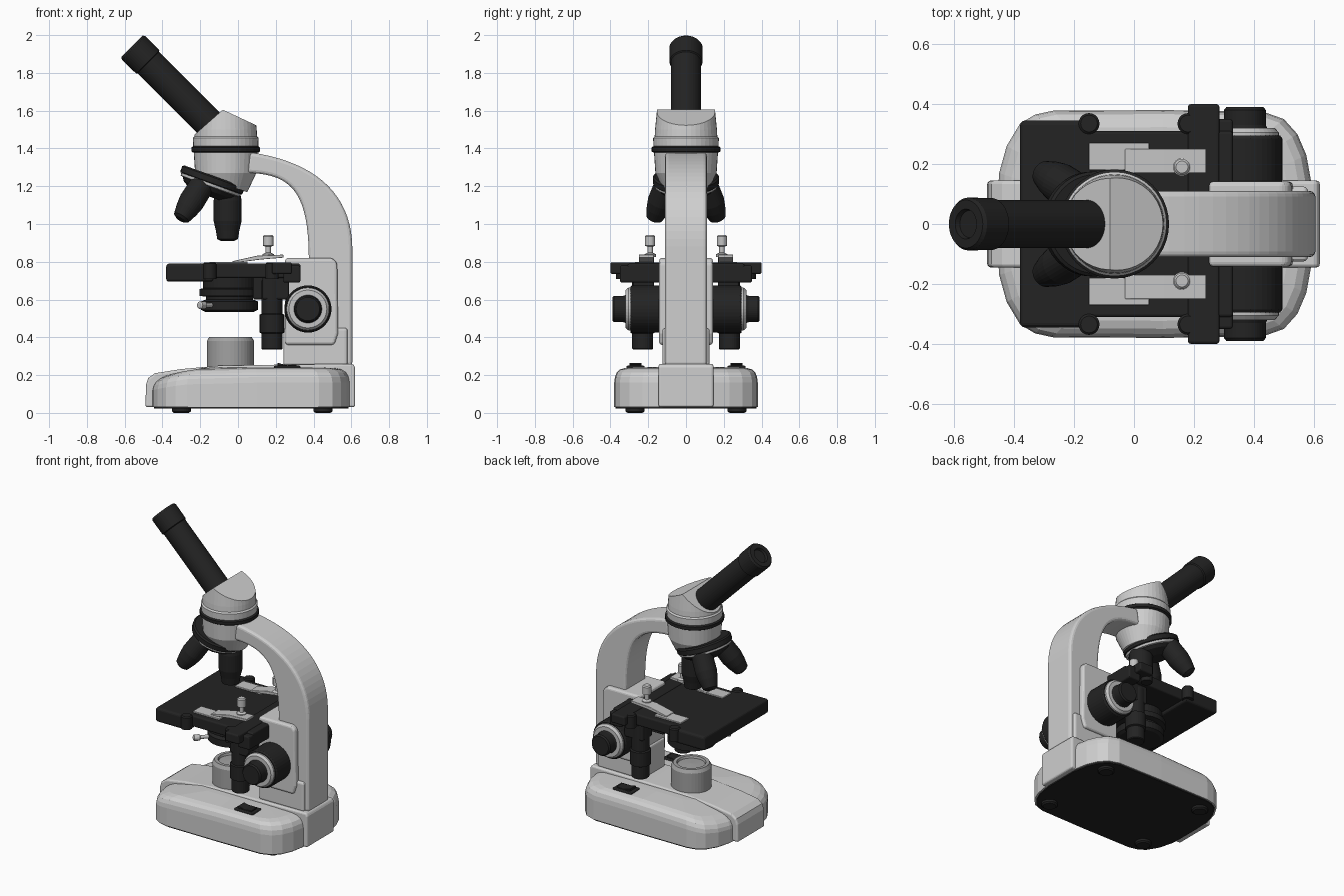
import bpy, bmesh, math
from mathutils import Vector
from mathutils.geometry import interpolate_bezier

if "Cube" in bpy.data.objects:
    bpy.data.objects.remove(bpy.data.objects["Cube"])


def material(name, v):
    m = bpy.data.materials.new(name)
    m.use_nodes = True
    m.diffuse_color = (v, v, v, 1)
    m.node_tree.nodes["Principled BSDF"].inputs["Base Color"].default_value = (v, v, v, 1)
    return m


WHITE = material("white enamel", 0.62)
GREY = material("lamp grey", 0.36)
METAL = material("pale metal", 0.55)
BLACK = material("black plastic", 0.017)
parts = []


def finish(name, bm, mat, bevel=0):
    bmesh.ops.recalc_face_normals(bm, faces=bm.faces)
    me = bpy.data.meshes.new(name)
    bm.to_mesh(me)
    bm.free()
    me.materials.append(mat)
    ob = bpy.data.objects.new(name, me)
    bpy.context.collection.objects.link(ob)
    parts.append(ob)
    if bevel:
        mod = ob.modifiers.new("Bevel", "BEVEL")
        mod.width, mod.segments = bevel, 3
        mod.limit_method, mod.angle_limit = "ANGLE", math.radians(40)
    return ob


def box(name, x, y, z, mat, bevel=0.01):
    bm = bmesh.new()
    bmesh.ops.create_cube(bm, size=1)
    for v in bm.verts:
        for i, (lo, hi) in enumerate((x, y, z)):
            v.co[i] = hi if v.co[i] > 0 else lo
    return finish(name, bm, mat, bevel)


def prism(name, pts, y, mat, bevel=0.01):
    """Side profile (x, z) extruded along y."""
    bm = bmesh.new()
    a, b = ([bm.verts.new((px, yy, pz)) for px, pz in pts] for yy in y)
    bm.faces.new(a)
    bm.faces.new(b)
    for i in range(len(pts)):
        j = (i + 1) % len(pts)
        bm.faces.new((a[i], a[j], b[j], b[i]))
    return finish(name, bm, mat, bevel)


def bridge(bm, rings, caps=True):
    n = len(rings[0])
    for a, b in zip(rings, rings[1:]):
        for i in range(n):
            j = (i + 1) % n
            bm.faces.new((a[i], a[j], b[j], b[i]))
    if caps:
        bm.faces.new(rings[0])
        bm.faces.new(rings[-1])


def lathe(name, profile, loc, mat, axis=(0, 0, 1), cuts=(), segs=40):
    """Profile (radius, height) turned about an axis; cuts are (point, normal) planes."""
    bm = bmesh.new()
    q = Vector(axis).to_track_quat("Z", "Y")
    rings = []
    for r, h in profile:
        rings.append([bm.verts.new(Vector(loc) + q @ Vector((r * math.cos(t), r * math.sin(t), h)))
                      for t in (math.tau * i / segs for i in range(segs))])
    bridge(bm, rings)
    for co, no in cuts:
        geom = bm.verts[:] + bm.edges[:] + bm.faces[:]
        res = bmesh.ops.bisect_plane(bm, geom=geom, plane_co=co, plane_no=no, clear_outer=True)
        edges = [e for e in res["geom_cut"] if isinstance(e, bmesh.types.BMEdge)]
        bmesh.ops.holes_fill(bm, edges=edges)
    return finish(name, bm, mat)


# Base: rounded plan lofted in rings, the top falling away towards the toe
half = [(-.455, .08), (-.45, .17), (-.425, .26), (-.38, .335), (-.33, .365), (-.27, .378),
        (.1, .38), (.43, .375), (.5, .35), (.545, .3), (.575, .23), (.595, .12)]
plan = half + [(x, -y) for x, y in reversed(half)]
bm = bmesh.new()
rings = []
for s, z in ((1, .03), (1, .16), (.99, .19), (.965, .215), (.92, .23), (.85, .238), (.5, .242), (.1, .242)):
    ring = []
    for x, y in plan:
        px = .07 + (x - .07) * s
        drop = .06 * min(1, max(0, (-.1 - px) / .35)) ** 2 * (z - .03) / .2
        ring.append(bm.verts.new((px, y * s, z - drop)))
    rings.append(ring)
bridge(bm, rings)
finish("base", bm, WHITE)

bm = bmesh.new()
bridge(bm, [[bm.verts.new((.07 + (x - .07) * .98, y * .98, z)) for x, y in plan] for z in (.022, .032)])
finish("bottom_plate", bm, BLACK)

prism("base_spine", [(-.49, .03), (-.487, .15), (-.475, .185), (-.44, .21), (-.3, .232), (-.1, .25),
                     (.2, .255), (.61, .26), (.62, .24), (.62, .03)], (-.145, .145), WHITE, .012)
for x in (-.3, .45):
    for s in (-1, 1):
        lathe("foot", [(.04, 0), (.05, .008), (.05, .03)], (x, s * .27, 0), BLACK, segs=24)

# Rocker switches
for s in (-1, 1):
    box("switch_frame", (.19, .33), sorted((s * .22, s * .315)), (.215, .25), BLACK, .006)
    prism("switch_rocker", [(.21, .24), (.21, .265), (.26, .252), (.31, .258), (.31, .24)],
          sorted((s * .235, s * .3)), BLACK, .003)

# Lamp housing
lathe("lamp_housing", [(.125, .23), (.125, .38), (.112, .402), (.09, .402), (.085, .388), (.001, .392)],
      (-.04, 0, 0), GREY)

# Curved arm and column
outer = interpolate_bezier(Vector((.605, .88)), Vector((.6, 1.15)), Vector((.42, 1.33)), Vector((.06, 1.38)), 20)
inner = interpolate_bezier(Vector((.04, 1.27)), Vector((.3, 1.27)), Vector((.375, 1.15)), Vector((.375, .8)), 20)
prism("arm", [(.605, .25)] + [tuple(p) for p in outer] + [tuple(p) for p in inner] + [(.375, .25)],
      (-.11, .11), WHITE, .018)
box("column_foot", (.24, .58), (-.125, .125), (.25, .45), WHITE, .015)
prism("focus_housing", [(.25, .36), (.25, .82), (.5, .82), (.525, .795), (.53, .42), (.51, .36)],
      (-.142, .142), WHITE, .015)

# Focus knobs on both sides
for s in (-1, 1):
    ax = (0, s, 0)
    at = (.37, 0, .55)
    lathe("coarse_knob", [(.115, .13), (.125, .145), (.125, .285), (.118, .295)], at, BLACK, ax)
    lathe("knob_ring", [(.113, .285), (.113, .305), (.1, .32)], at, METAL, ax)
    lathe("fine_knob", [(.078, .31), (.07, .33), (.07, .38), (.062, .39)], at, BLACK, ax)

# Stage
box("stage_front", (-.38, -.13), (-.345, .345), (.695, .79), BLACK, .015)
box("stage_plate", (-.2, .33), (-.31, .31), (.715, .79), BLACK)
box("stage_cross_bar", (.18, .285), (-.4, .4), (.735, .797), BLACK)
box("stage_rear_bar", (.24, .33), (-.35, .35), (.69, .78), BLACK)
box("stage_mount", (.08, .3), (-.13, .13), (.6, .73), BLACK)
for s in (-1, 1):
    def span(a, b):
        return sorted((s * a, s * b))
    for x in (-.15, .18):
        lathe("stage_stud", [(.035, .71), (.035, .79), (.028, .797)], (x, s * .335, 0), BLACK, segs=20)
    box("slide_plate", (-.15, .05), span(.18, .27), (.785, .799), METAL, .003)
    prism("stage_clip", [(-.03, .792), (.12, .812), (.24, .822), (.24, .838), (.1, .832), (-.03, .803)],
          span(.17, .25), METAL, .003)
    lathe("clip_screw", [(.03, .825), (.03, .84), (.014, .848), (.014, .88), (.027, .885), (.027, .935),
                         (.02, .942)], (.16, s * .19, 0), METAL, segs=24)
    # Hanging stage control
    lathe("stage_control", [(.05, .335), (.055, .34), (.055, .42), (.065, .425), (.065, .52), (.055, .525),
                            (.055, .7)], (.18, s * .23, 0), BLACK, segs=28)
    box("control_bracket", (.13, .27), span(.17, .28), (.6, .72), BLACK)

# Condenser under the stage
lathe("condenser", [(.13, .535), (.15, .545), (.15, .59), (.125, .6), (.125, .615), (.16, .62), (.16, .655),
                    (.14, .66), (.14, .72)], (-.045, 0, 0), BLACK)
lathe("condenser_lever", [(.012, 0), (.012, .07), (.02, .075), (.02, .11), (.012, .115)],
      (-.13, -.1, .57), METAL, (-.6, -.7, 0), segs=16)

# Head: lower cup, black ring, collar and wedge cut to the tube angle
cx = -.065
tilt = Vector((-.34, 0, -.94)).normalized()
nose = Vector((-.135, 0, 1.235))
lathe("head_cup", [(.07, 1.1), (.115, 1.17), (.162, 1.27), (.17, 1.39)], (cx, 0, 0), WHITE, cuts=[(nose, tilt)])
lathe("head_ring", [(.172, 1.378), (.182, 1.384), (.182, 1.405), (.172, 1.412)], (cx, 0, 0), BLACK)
lathe("head_collar", [(.172, 1.408), (.174, 1.455), (.165, 1.465)], (cx, 0, 0), WHITE)
lathe("head_wedge", [(.166, 1.46), (.164, 1.5), (.15, 1.64)], (cx, 0, 0), WHITE,
      cuts=[((-.08, 0, 1.605), (-.66, 0, .75)), ((-.08, 0, 1.605), (.42, 0, .9))])

# Eyepiece tube
lathe("eyepiece_tube", [(.08, 0), (.08, .53), (.087, .535), (.088, .64), (.08, .652), (.05, .652),
                        (.045, .635), (.001, .635)], (-.1, 0, 1.48), BLACK, (-1, 0, 1))

# Revolving nosepiece and objectives
lathe("nosepiece_ring", [(.165, -.02), (.175, -.012), (.175, .018), (.17, .022)], nose, BLACK, tilt)
lathe("nosepiece_band", [(.168, .02), (.166, .036), (.155, .04)], nose, METAL, tilt)
lathe("nosepiece_turret", [(.155, .036), (.14, .06), (.09, .09)], nose, BLACK, tilt)
objective = [(.058, 0), (.066, .02), (.068, .12), (.06, .17), (.045, .225), (.03, .235)]
lathe("objective_main", [(.066, -.02), (.074, .02), (.074, .13), (.062, .18), (.055, .225), (.035, .235)],
      (-.055, 0, 1.145), BLACK, (0, 0, -1), segs=32)
for s in (-1, 1):
    lathe("objective_side", objective, (-.185, s * .1, 1.215), BLACK, (-.12, s * .07, -.19), segs=32)

# Smooth shading with sharp edges kept
for ob in bpy.context.view_layer.objects:
    ob.select_set(ob in parts)
bpy.context.view_layer.objects.active = parts[0]
bpy.ops.object.shade_smooth_by_angle(angle=math.radians(35))
